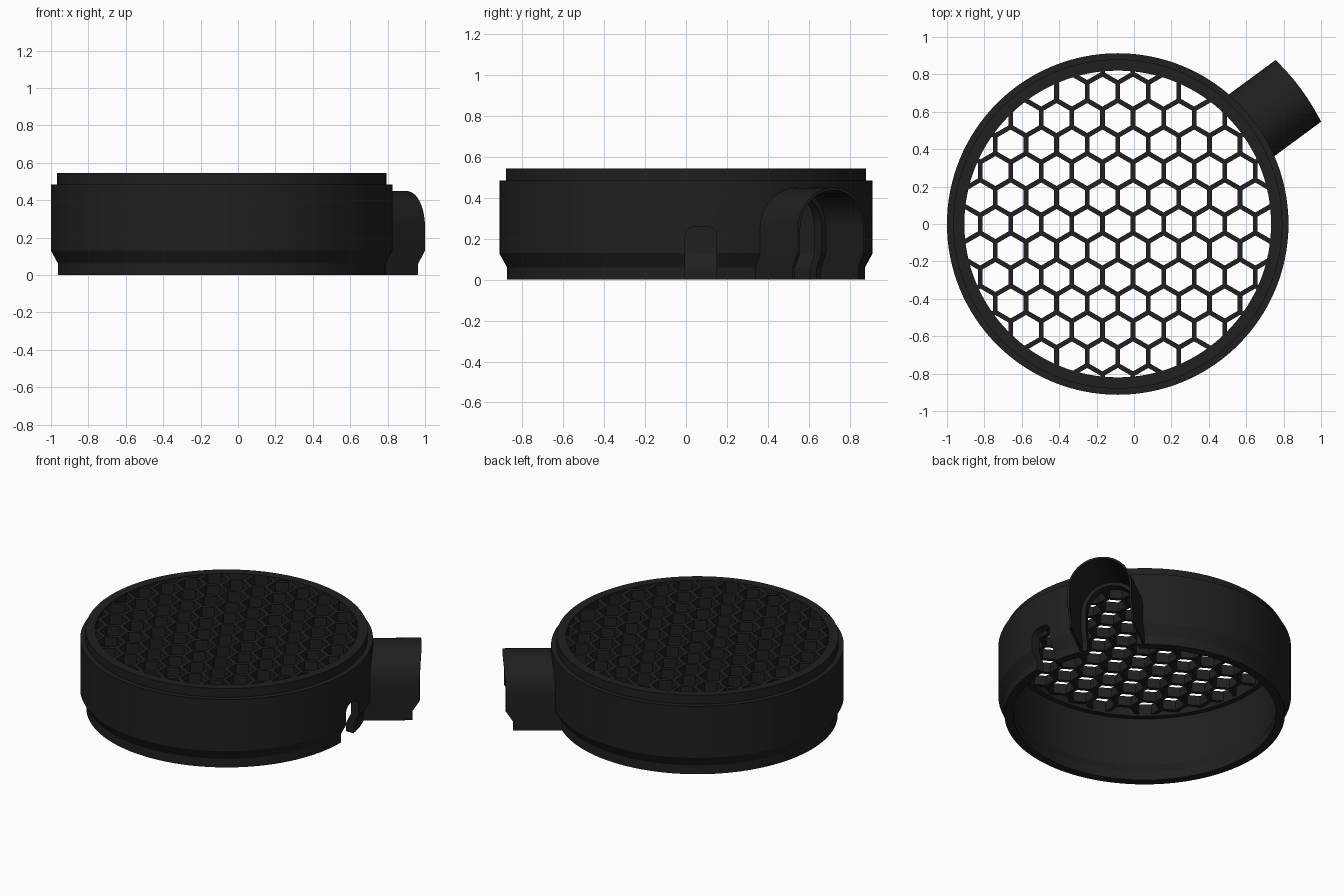
import bpy, bmesh, math
from mathutils import Vector, Matrix

if "Cube" in bpy.data.objects:
    bpy.data.objects.remove(bpy.data.objects["Cube"], do_unlink=True)

CX = -0.087                      # ring centre on x
LIP = 0.82                       # inside radius of the foot and the top lip
PORT_ANGLE = math.atan2(0.71, 0.963)

black = bpy.data.materials.new("black_plastic")
black.use_nodes = True
colour = (0.014, 0.014, 0.014, 1)
black.diffuse_color = colour
black.node_tree.nodes["Principled BSDF"].inputs["Base Color"].default_value = colour


def finish(name, bm):
    bmesh.ops.recalc_face_normals(bm, faces=bm.faces)
    mesh = bpy.data.meshes.new(name)
    bm.to_mesh(mesh)
    bm.free()
    mesh.materials.append(black)
    obj = bpy.data.objects.new(name, mesh)
    bpy.context.collection.objects.link(obj)
    obj.location.x = CX
    return obj


def lathe(name, profile, steps=128):
    """Revolve a closed (radius, z) profile about the z axis."""
    bm = bmesh.new()
    rings = []
    for i in range(steps):
        a = math.tau * i / steps
        rings.append([bm.verts.new((r * math.cos(a), r * math.sin(a), z)) for r, z in profile])
    n = len(profile)
    for i in range(steps):
        a, b = rings[i], rings[(i + 1) % steps]
        for j in range(n):
            k = (j + 1) % n
            bm.faces.new((a[j], b[j], b[k], a[k]))
    return finish(name, bm)


def arch(name, half, top, corner, r0, r1, angle, steps=24):
    """Round-topped arch, extruded outward from r0 to r1 in one direction."""
    outline = [(-half, -0.1), (half, -0.1)]
    for side, start in ((1, 0), (-1, math.pi / 2)):
        for i in range(steps + 1):
            a = start + math.pi / 2 * i / steps
            outline.append((side * (half - corner) + corner * math.cos(a),
                            top - corner + corner * math.sin(a)))
    bm = bmesh.new()
    face = bm.faces.new([bm.verts.new((r0, y, z)) for y, z in outline])
    out = bmesh.ops.extrude_face_region(bm, geom=[face])["geom"]
    moved = [v for v in out if isinstance(v, bmesh.types.BMVert)]
    bmesh.ops.translate(bm, verts=moved, vec=(r1 - r0, 0, 0))
    bmesh.ops.remove_doubles(bm, verts=bm.verts, dist=0.0001)
    bmesh.ops.rotate(bm, verts=bm.verts, matrix=Matrix.Rotation(angle, 3, "Z"))
    return finish(name, bm)


def boolean(obj, tool, operation):
    mod = obj.modifiers.new("cut", "BOOLEAN")
    mod.object, mod.operation, mod.solver = tool, operation, "EXACT"
    bpy.context.view_layer.objects.active = obj
    bpy.ops.object.modifier_apply(modifier=mod.name)


def smooth(obj):
    bpy.ops.object.select_all(action="DESELECT")
    obj.select_set(True)
    bpy.context.view_layer.objects.active = obj
    bpy.ops.object.shade_smooth_by_angle(angle=math.radians(25))


# Ring body: thin wall with tapered foot, stepped top rim and inner lip
ring = lathe("ring_body", [(LIP, 0), (0.875, 0), (0.875, 0.06), (0.913, 0.13),
                           (0.913, 0.485), (0.88, 0.485), (0.88, 0.545), (LIP, 0.545),
                           (LIP, 0.46), (0.855, 0.46), (0.855, 0.13), (LIP, 0.06)])

# Side port: thin arch whose end follows the ring's curve and foot taper
port = arch("side_port", 0.205, 0.45, 0.2, 0.7, 1.4, PORT_ANGLE)
limit = lathe("port_limit", [(0.86, 0), (1.172, 0), (1.172, 0.06), (1.217, 0.13),
                             (1.217, 0.6), (0.89, 0.6), (0.89, 0.13), (0.86, 0.06)])
hollow = arch("port_hollow", 0.192, 0.437, 0.187, 0.6, 1.5, PORT_ANGLE)
opening = arch("ring_opening", 0.16, 0.415, 0.155, 0.6, 1.1, PORT_ANGLE)
boolean(port, limit, "INTERSECT")
boolean(port, hollow, "DIFFERENCE")
boolean(ring, opening, "DIFFERENCE")

# Small cable notch beside the port
notch = arch("cable_notch", 0.077, 0.26, 0.05, 0.6, 1.1, 0)
notch.location.y = 0.073
bpy.context.view_layer.update()
boolean(ring, notch, "DIFFERENCE")

for helper in (limit, hollow, opening, notch):
    bpy.data.objects.remove(helper, do_unlink=True)
smooth(ring)
smooth(port)

# Honeycomb grille made of thin upright walls
PITCH, WALL = 0.1635, 0.025
LOW, HIGH = 0.475, 0.542
side = PITCH / math.sqrt(3)
anchor = LIP + 0.02
bm = bmesh.new()


def wall(a, b):
    if min(a.length, b.length) > LIP:
        return
    a, b = [p if p.length < anchor else p.normalized() * anchor for p in (a, b)]
    d = b - a
    mid = (a + b) / 2
    size = (d.length + WALL / math.sqrt(3), WALL, HIGH - LOW)
    matrix = (Matrix.Translation((mid.x, mid.y, (LOW + HIGH) / 2))
              @ Matrix.Rotation(math.atan2(d.y, d.x), 4, "Z")
              @ Matrix.Diagonal((*size, 1)))
    bmesh.ops.create_cube(bm, size=1, matrix=matrix)


for row in range(-8, 9):
    for col in range(-8, 9):
        centre = Vector(((col + 0.5 * (row % 2)) * PITCH, row * side * 1.5))
        corners = [centre + side * Vector((math.cos(math.radians(t)), math.sin(math.radians(t))))
                   for t in (-30, 30, 90, 150)]
        for a, b in zip(corners, corners[1:]):
            wall(a, b)
finish("honeycomb_grille", bm)
